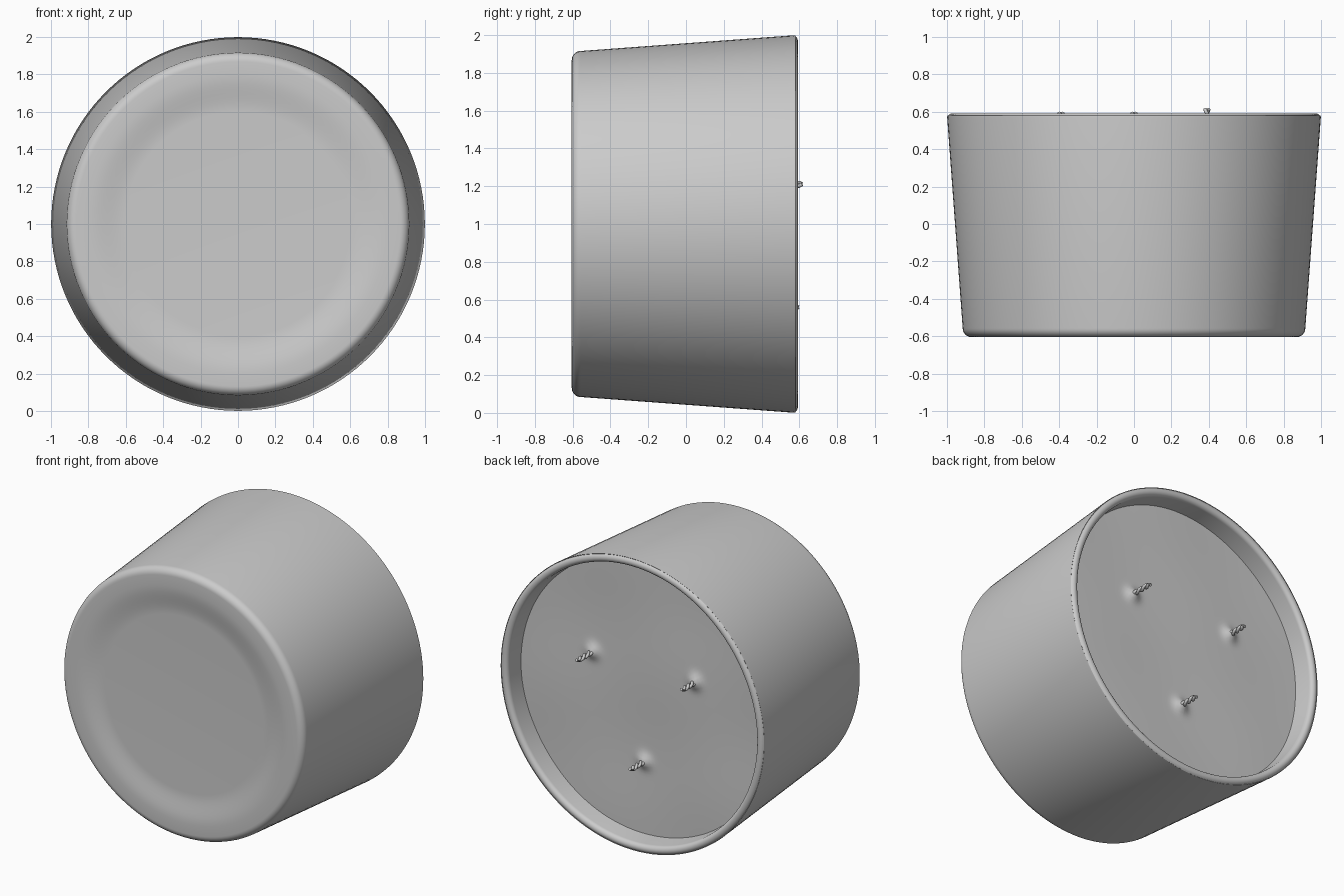
import bpy, bmesh, math
from mathutils import Vector

if "Cube" in bpy.data.objects:
    bpy.data.objects.remove(bpy.data.objects["Cube"])

SEGMENTS = 128
WAX_Y = 0.45
WICKS = [(0.39, 1.21, 0.615), (-0.39, 1.21, 0.595), (0.0, 0.56, 0.595)]

grey = bpy.data.materials.new("plain_grey")
grey.use_nodes = True
grey.diffuse_color = (0.6, 0.6, 0.6, 1)
grey.node_tree.nodes["Principled BSDF"].inputs["Base Color"].default_value = (0.6, 0.6, 0.6, 1)


def lathe(name, profile, shape=None):
    """Spin (radius, y) points about the horizontal axis at z = 1."""
    bm = bmesh.new()
    verts = [bm.verts.new((r, y, 0)) for r, y in profile]
    edges = [bm.edges.new(pair) for pair in zip(verts, verts[1:])]
    bmesh.ops.spin(bm, geom=verts + edges, cent=(0, 0, 0), axis=(0, 1, 0),
                   angle=math.tau, steps=SEGMENTS)
    bmesh.ops.remove_doubles(bm, verts=bm.verts, dist=0.0005)
    bmesh.ops.translate(bm, verts=bm.verts, vec=(0, 0, 1))
    if shape:
        for v in bm.verts:
            shape(v)
    bmesh.ops.recalc_face_normals(bm, faces=bm.faces)
    mesh = bpy.data.meshes.new(name)
    bm.to_mesh(mesh)
    bm.free()
    mesh.materials.append(grey)
    obj = bpy.data.objects.new(name, mesh)
    bpy.context.collection.objects.link(obj)
    bpy.ops.object.select_all(action="DESELECT")
    obj.select_set(True)
    bpy.context.view_layer.objects.active = obj
    bpy.ops.object.shade_smooth_by_angle(angle=math.radians(40))
    return obj


def arc(r, y, radius, start, end, steps):
    """Quarter or half round in a profile, angles in degrees."""
    angles = [math.radians(start + (end - start) * i / steps) for i in range(steps + 1)]
    return [(r + radius * math.cos(a), y + radius * math.sin(a)) for a in angles]


# Tapered jar: shallow recess in the base, rounded foot, rounded lip
recess = [(0, -0.58), (0.6, -0.58)]
for i in range(1, 9):
    t = i / 8
    recess.append((0.6 + 0.2 * t, -0.58 - 0.025 * (3 * t * t - 2 * t ** 3)))
foot = arc(0.868, -0.557, 0.048, -90, 0, 8)
lip = arc(0.97, 0.563, 0.029, 0, 180, 12)
lip[0] = (0.999, 0.57)
lip[1] = (0.998, 0.58)
inside = [(0.93, 0.4), (0.86, -0.48), (0, -0.5)]
lathe("jar", recess + foot + lip + inside)


# Wax fill: gently uneven surface that climbs a little around each wick
def uneven(v):
    if v.co.y < WAX_Y - 0.01:
        return
    x, z = v.co.x, v.co.z
    v.co.y += 0.005 * math.sin(4 * x + 2 * z) * math.cos(5 * z - 2 * x)
    for wx, wz, _ in WICKS:
        d = math.hypot(x - wx, z - wz)
        v.co.y += 0.035 * math.exp(-(d / 0.045) ** 2)


surface = [(0.938 * i / 48, WAX_Y) for i in range(49)]
lathe("wax", surface + [(0.86, -0.47), (0, -0.49)], uneven)

# Wicks: two twisted strands each
for n, (x, z, tip) in enumerate(WICKS, 1):
    curve = bpy.data.curves.new(f"wick_{n}", "CURVE")
    curve.dimensions = "3D"
    curve.bevel_depth = 0.01
    curve.bevel_resolution = 2
    curve.use_fill_caps = True
    for phase in (0, math.pi):
        spline = curve.splines.new("POLY")
        spline.points.add(32)
        for i, p in enumerate(spline.points):
            t = i / 32
            a = phase + t * math.tau * 2
            p.co = (x + 0.009 * math.cos(a), WAX_Y - 0.02 + (tip - WAX_Y + 0.02) * t,
                    z + 0.009 * math.sin(a), 1)
    curve.materials.append(grey)
    bpy.context.collection.objects.link(bpy.data.objects.new(f"wick_{n}", curve))
